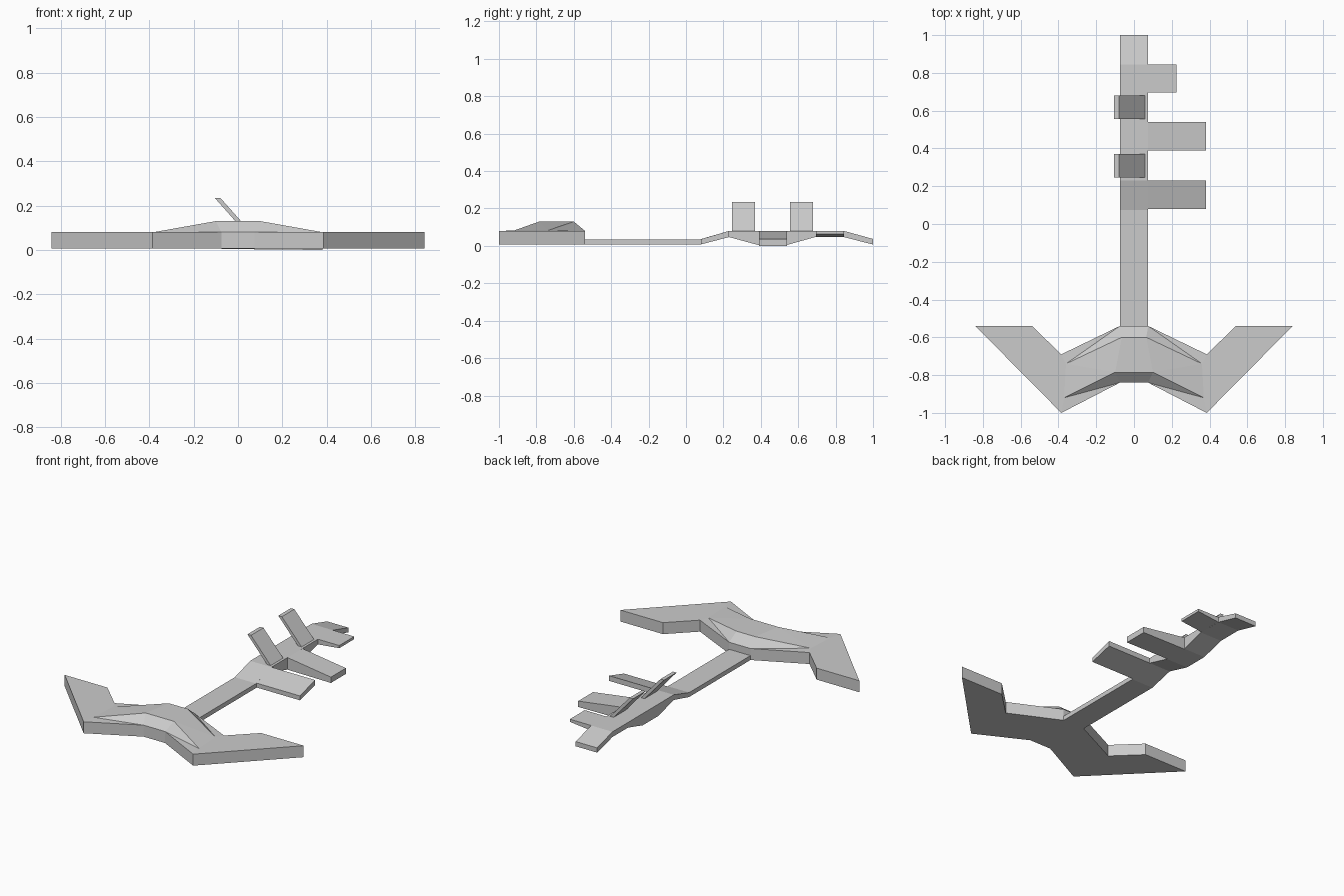
import bpy, bmesh

if "Cube" in bpy.data.objects:
    bpy.data.objects.remove(bpy.data.objects["Cube"])


def finish(name, verts, faces, mirror=False):
    """Make an object from points and faces, optionally mirrored across x = 0."""
    bm = bmesh.new()
    vs = [bm.verts.new(v) for v in verts]
    for f in faces:
        bm.faces.new([vs[i] for i in f])
    if mirror:
        ms = [bm.verts.new((-x, y, z)) for x, y, z in verts]
        for f in faces:
            bm.faces.new([ms[i] for i in reversed(f)])
        bmesh.ops.remove_doubles(bm, verts=bm.verts[:], dist=1e-4)
    bmesh.ops.recalc_face_normals(bm, faces=bm.faces[:])
    me = bpy.data.meshes.new(name)
    bm.to_mesh(me)
    bm.free()
    ob = bpy.data.objects.new(name, me)
    bpy.context.collection.objects.link(ob)
    return ob


def loft(name, a, b):
    """Solid between two matching point rings."""
    n = len(a)
    faces = [list(range(n)), list(range(2 * n - 1, n - 1, -1))]
    faces += [[i, (i + 1) % n, n + (i + 1) % n, n + i] for i in range(n)]
    return finish(name, a + b, faces)


# Winged head: half outline with a raised centre, mirrored
outline = [(0, -.54), (.075, -.54), (.385, -.69), (.54, -.54),
           (.84, -.54), (.385, -1), (.075, -.84), (0, -.84)]
verts = [(x, y, .007) for x, y in outline] + [(x, y, .08) for x, y in outline]
verts += [(0, -.6, .13), (.065, -.6, .13), (.36, -.74, .082),
          (.37, -.92, .082), (.1, -.785, .13), (0, -.785, .13)]
A, B, C, D, E, F, G, H, P, Q, R, S, T, U = range(8, 22)
faces = [list(range(8))] + [[i, i + 1, i + 9, i + 8] for i in range(7)]
faces += [[A, B, Q, P], [B, C, R], [B, R, Q], [C, D, E, F, S, R],
          [F, G, S], [G, T, S], [G, H, U, T], [P, Q, T, U],
          [Q, R, T], [R, S, T]]
finish("head", verts, faces, mirror=True)

# Shaft: stepped side profile (y, bottom, top)
W = .075
sections = [(-.56, .007, .035), (.075, .007, .035), (.23, .047, .08),
            (.385, .005, .08), (.54, .005, .08), (.69, .047, .08),
            (.845, .047, .08), (1, .007, .037)]
verts = [p for y, lo, hi in sections
         for p in ((-W, y, lo), (W, y, lo), (W, y, hi), (-W, y, hi))]
faces = [[0, 1, 2, 3], [31, 30, 29, 28]]
for s in range(len(sections) - 1):
    for i in range(4):
        j = (i + 1) % 4
        faces.append([4 * s + i, 4 * s + j, 4 * s + 4 + j, 4 * s + 4 + i])
finish("shaft", verts, faces)

# Side teeth: y range, tip x, (bottom, top) at root and tip, front and back
teeth = [(.08, .23, .38, ((.008, .036), (.047, .08)), ((.008, .036), (.047, .08))),
         (.39, .54, .38, ((.003, .08), (.003, .08)), ((0, .037), (0, .037))),
         (.695, .845, .225, ((.047, .08), (.047, .08)), ((.063, .08), (.063, .08)))]
for k, (y0, y1, tip, root_z, tip_z) in enumerate(teeth, 1):
    ring = lambda x, z: [(x, y0, z[0][0]), (x, y1, z[1][0]),
                         (x, y1, z[1][1]), (x, y0, z[0][1])]
    loft(f"tooth_{k}", ring(W - .002, root_z), ring(tip, tip_z))

# Slanted flaps standing on the shaft
profile = [(.034, .078), (.06, .078), (-.08, .235), (-.105, .235)]
for k, (y0, y1) in enumerate([(.245, .37), (.555, .68)], 1):
    loft(f"flap_{k}", [(x, y0, z) for x, z in profile],
         [(x, y1, z) for x, z in profile])
